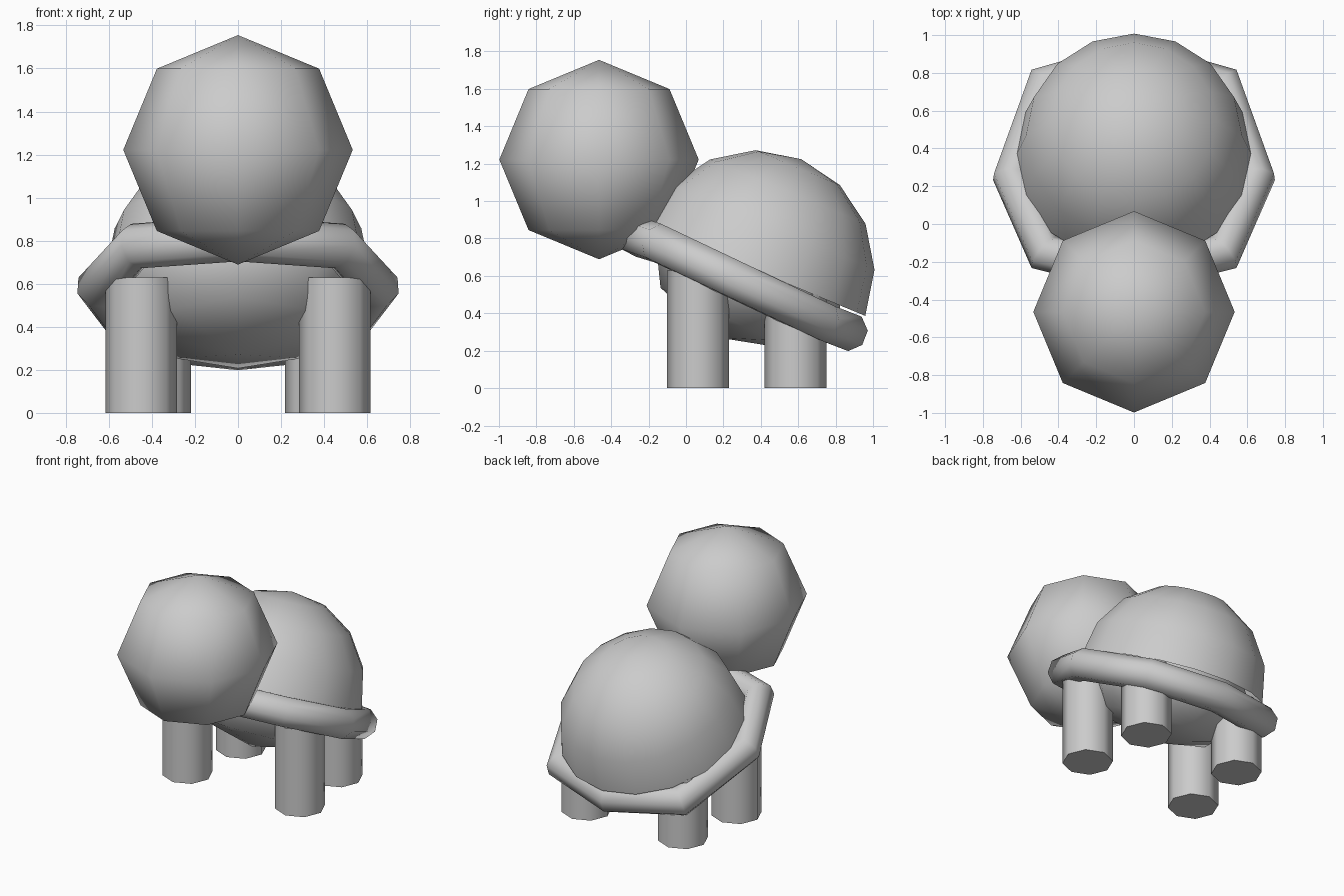
import bpy, bmesh
from math import radians

if "Cube" in bpy.data.objects:
    bpy.data.objects.remove(bpy.data.objects["Cube"])


def finish(name, angle=80):
    ob = bpy.context.object
    ob.name = name
    bpy.ops.object.shade_smooth_by_angle(angle=radians(angle))
    return ob


def ball(name, loc, scale, segs, rings, tilt=0):
    bpy.ops.mesh.primitive_uv_sphere_add(segments=segs, ring_count=rings, radius=1,
                                         location=loc, rotation=(radians(tilt), 0, 0))
    bpy.context.object.scale = scale
    return finish(name)


# Low-poly head
ball("head", (0, -0.465, 1.222), (0.533, 0.533, 0.533), 8, 4)

# Flattened body under the shell
ball("belly", (0, 0.33, 0.615), (0.6, 0.55, 0.38), 8, 4, -25)

# Domed shell: upper half of a tilted sphere
shell = ball("shell", (0, 0.37, 0.63), (0.62, 0.637, 0.643), 16, 8, -22.5)
bm = bmesh.new()
bm.from_mesh(shell.data)
bmesh.ops.delete(bm, geom=[v for v in bm.verts if v.co.z < -0.01], context='VERTS')
bm.to_mesh(shell.data)
bm.free()

# Eight-sided tube around the shell
half = [(0.475, -0.15, 0.775), (0.645, 0.25, 0.585), (0.475, 0.735, 0.355)]
path = [(0, -0.26, 0.81)] + half + [(0, 0.865, 0.305)]
path += [(-x, y, z) for x, y, z in reversed(half)]
curve = bpy.data.curves.new("shell_rim", 'CURVE')
curve.dimensions = '3D'
curve.bevel_depth = 0.107
curve.bevel_resolution = 2
spline = curve.splines.new('POLY')
spline.points.add(len(path) - 1)
for p, co in zip(spline.points, path):
    p.co = (*co, 1)
spline.use_cyclic_u = True
rim = bpy.data.objects.new("shell_rim", curve)
bpy.context.collection.objects.link(rim)
bpy.ops.object.select_all(action='DESELECT')
rim.select_set(True)
bpy.context.view_layer.objects.active = rim
bpy.ops.object.convert(target='MESH')
finish("shell_rim")

# Four octagonal legs
for part, x, y, h in (("front", 0.45, 0.065, 0.63), ("rear", 0.385, 0.585, 0.5)):
    for side, s in (("left", -1), ("right", 1)):
        bpy.ops.mesh.primitive_cylinder_add(vertices=8, radius=0.166, depth=h,
                                            location=(s * x, y, h / 2))
        finish(f"{part}_leg_{side}", 60)
